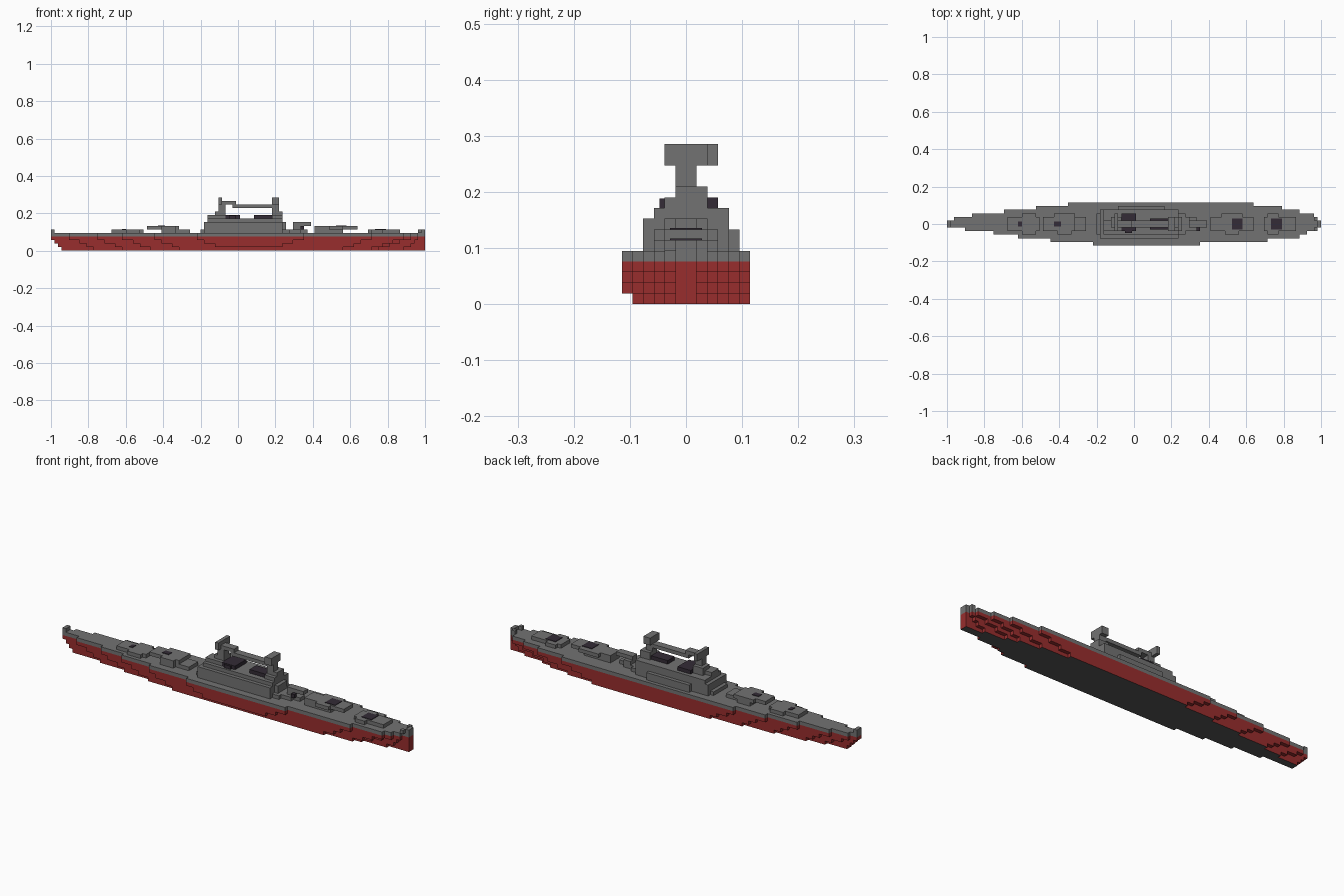
import bpy, bmesh
from mathutils import Matrix

old = bpy.data.objects.get("Cube")
if old:
    bpy.data.objects.remove(old)

V = 2 / 105  # size of one building block


def material(name, r, g, b):
    m = bpy.data.materials.new(name)
    lin = [((c + 0.055) / 1.055) ** 2.4 for c in (r, g, b)] + [1]
    m.diffuse_color = lin
    m.use_nodes = True
    m.node_tree.nodes["Principled BSDF"].inputs["Base Color"].default_value = lin
    return m


GREY = material("deck grey", 0.45, 0.45, 0.45)
RED = material("hull red", 0.60, 0.18, 0.18)
KEEL = material("keel dark grey", 0.33, 0.33, 0.33)
DARK = material("dark fittings", 0.20, 0.17, 0.21)


def snap(x):
    return round((x + 1) / V) * V - 1


def build(name, boxes, mats, rule=None):
    """Boxes are (x0, x1) in units, snapped to blocks, and (y0, y1, z0, z1) in blocks."""
    bm = bmesh.new()
    for x0, x1, y0, y1, z0, z1 in boxes:
        lo = (snap(x0), y0 * V, z0 * V)
        hi = (snap(x1), y1 * V, z1 * V)
        size = [b - a for a, b in zip(lo, hi)]
        mid = [(a + b) / 2 for a, b in zip(lo, hi)]
        bmesh.ops.create_cube(bm, size=1, matrix=Matrix.Translation(mid) @ Matrix.Diagonal((*size, 1)))
    bm.normal_update()
    if rule:
        for f in bm.faces:
            f.material_index = rule(f)
    me = bpy.data.meshes.new(name)
    bm.to_mesh(me)
    bm.free()
    for m in mats:
        me.materials.append(m)
    ob = bpy.data.objects.new(name, me)
    bpy.context.collection.objects.link(ob)
    return ob


# Hull: deck extents of each row from right side to left side
rows = [(-0.22, 0.35), (-0.45, 0.72), (-0.61, 0.88), (-0.75, 0.925), (-0.90, 0.96), (-1, 1),
        (-1, 1), (-0.96, 0.98), (-0.86, 0.96), (-0.69, 0.89), (-0.52, 0.79), (-0.35, 0.64)]
hull = []
for j, (bow, stern) in enumerate(rows):
    middle = j in (5, 6)
    for k in range(5):
        if j == 0 and k == 0:
            continue
        depth = max(0, 3 - k)
        b = bow + depth * (V if middle else 0.045)
        s = stern - depth * (0 if middle else 0.022 if 3 < j < 8 else 0.055)
        hull.append((b, s, j - 6, j - 5, k, k + 1))


def hull_colour(f):
    z = f.calc_center_median().z
    if z < V * 0.1:
        return 2
    return 0 if z > 4 * V - 1e-4 else 1


build("hull", hull, [GREY, RED, KEEL], hull_colour)
build("bow_bulwark", [(-1, -0.98, -1, 1, 5, 6)], [GREY])
build("stern_bulwark", [(0.98, 1, -1, 1, 5, 6), (0.96, 0.98, -2, -1, 5, 6), (0.96, 0.98, 1, 2, 5, 6)], [GREY])

# Main gun turrets: low outer pair and raised inner pair
build("bow_turret", [(-0.62, -0.51, -2, 2, 5, 6), (-0.60, -0.53, -3, 3, 5, 6),
                     (-0.68, -0.61, -2, 2, 5, 6)], [GREY])
build("bow_raised_turret", [(-0.40, -0.26, -2, 2, 5, 6), (-0.42, -0.31, -2, 3, 6, 7),
                            (-0.40, -0.33, -3, 3, 6, 7), (-0.49, -0.41, -2, 2, 6, 7),
                            (-0.40, -0.33, -3, 3, 5, 6)], [GREY])
build("stern_raised_turret", [(0.41, 0.49, -2, 2, 6, 7), (0.41, 0.57, -2, 2, 5, 6),
                              (0.47, 0.58, -2, 3, 6, 7), (0.49, 0.56, -3, 3, 6, 7),
                              (0.56, 0.63, -2, 2, 6, 7)], [GREY])
build("stern_turret", [(0.69, 0.80, -2, 2, 5, 6), (0.71, 0.78, -3, 3, 5, 6),
                       (0.78, 0.86, -2, 2, 5, 6)], [GREY])

# Dark gun mounts set on the turret roofs
mounts = [(-0.60, 1, 1, 6), (-0.40, 1, 2, 7), (0.55, 2, 3, 7), (0.77, 2, 3, 6)]
plates = []
for x, w, length, z in mounts:
    plates.append((x - V * length / 2, x + V * length / 2, -w * 0.75, w * 0.75, z, z + 0.15))
build("gun_mounts", plates, [DARK])

# Superstructure in stepped tiers
build("superstructure", [(-0.20, 0.27, -3, 3, 5, 6), (-0.18, 0.24, -4, 4, 5, 8),
                         (-0.16, 0.24, -3, 4, 8, 9), (-0.09, 0.16, 4, 5, 5, 7),
                         (0.23, 0.25, -2, 2, 6, 8)], [GREY])
build("bridge", [(-0.16, -0.06, -2, 1, 9, 10), (-0.12, -0.07, -1, 2, 9, 11)], [GREY])
build("aft_bridge", [(0.18, 0.24, -2, 2, 9, 10), (0.18, 0.23, -1, 2, 10, 11)], [GREY])

# Dark funnels between the masts
build("funnels", [(-0.06, 0.01, -2, 3, 9, 10), (-0.045, 0.0, -2.5, 2.5, 9, 9.9),
                  (0.085, 0.18, -1.5, 1.5, 9, 10)], [DARK])

# Masts with crossbars, joined by a long beam
build("fore_mast", [(-0.105, -0.07, -1, 1, 10, 14), (-0.105, -0.086, -2, 3, 13, 15)], [GREY])
build("aft_mast", [(0.18, 0.22, -1, 1, 10, 12), (0.18, 0.21, -1, 1, 12, 14),
                   (0.19, 0.21, -2, 2, 13, 15)], [GREY])
build("mast_beam", [(-0.086, -0.01, -1, 1, 13, 14), (-0.03, 0.18, -1, 1, 12, 13)], [GREY])

# Fire director behind the superstructure
build("director", [(0.27, 0.33, -2, 2, 5, 6), (0.29, 0.33, -1, 2, 6, 7),
                   (0.30, 0.39, -1, 1, 7, 8), (0.33, 0.37, -1, 1, 5, 6)], [GREY])
build("director_window", [(0.33, 0.35, -2, -1, 6, 7)], [DARK])
